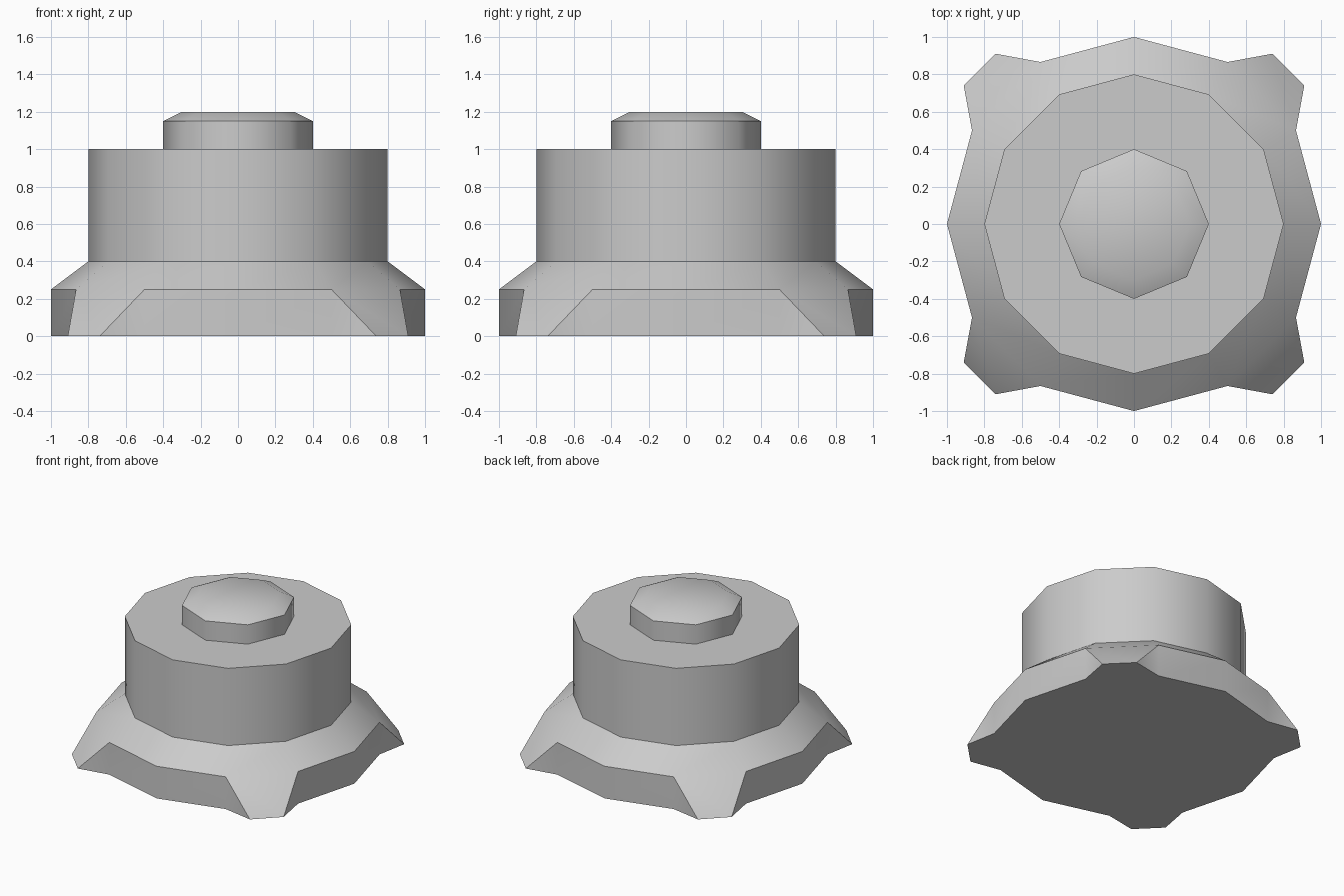
import bpy, bmesh
from math import cos, sin, pi, radians

if "Cube" in bpy.data.objects:
    bpy.data.objects.remove(bpy.data.objects["Cube"])


def ring(bm, sides, r, z):
    return [bm.verts.new((r * cos(2 * pi * i / sides), r * sin(2 * pi * i / sides), z))
            for i in range(sides)]


def bridge(bm, low, high):
    n = len(low)
    for i in range(n):
        j = (i + 1) % n
        bm.faces.new((low[i], low[j], high[j], high[i]))


def finish(bm, name):
    bmesh.ops.recalc_face_normals(bm, faces=bm.faces[:])
    mesh = bpy.data.meshes.new(name)
    bm.to_mesh(mesh)
    bm.free()
    obj = bpy.data.objects.new(name, mesh)
    bpy.context.collection.objects.link(obj)
    bpy.ops.object.select_all(action='DESELECT')
    obj.select_set(True)
    bpy.context.view_layer.objects.active = obj
    bpy.ops.object.shade_smooth_by_angle(angle=radians(50))
    return obj


# Body: twelve-sided drum on a flared skirt with four corner feet
bm = bmesh.new()
floor = ring(bm, 12, 1.0, 0.0)
rim = ring(bm, 12, 1.0, 0.25)
waist = ring(bm, 12, 0.8, 0.4)
top = ring(bm, 12, 0.8, 1.0)
bridge(bm, rim, waist)
bridge(bm, waist, top)
bm.faces.new(top)

# Skirt walls, with a sloping foot at each diagonal
outline = []
for i in range(12):
    j = (i + 1) % 12
    outline.append(floor[i])
    if i % 3 == 1:
        mid = 2 * pi * (i + 0.5) / 12
        a, b = [bm.verts.new((1.173 * cos(mid + d), 1.173 * sin(mid + d), 0))
                for d in (-radians(5.9), radians(5.9))]
        bm.faces.new((rim[i], a, b, rim[j]))
        bm.faces.new((rim[i], floor[i], a))
        bm.faces.new((rim[j], b, floor[j]))
        outline += [a, b]
    else:
        bm.faces.new((floor[i], floor[j], rim[j], rim[i]))
bm.faces.new(outline[::-1])
finish(bm, "drum_body")

# Knob: eight-sided button with a bevelled top
bm = bmesh.new()
rings = [ring(bm, 8, r, z) for r, z in ((0.4, 1.0), (0.4, 1.15), (0.3, 1.2))]
for low, high in zip(rings, rings[1:]):
    bridge(bm, low, high)
bm.faces.new(rings[-1])
finish(bm, "top_knob")
